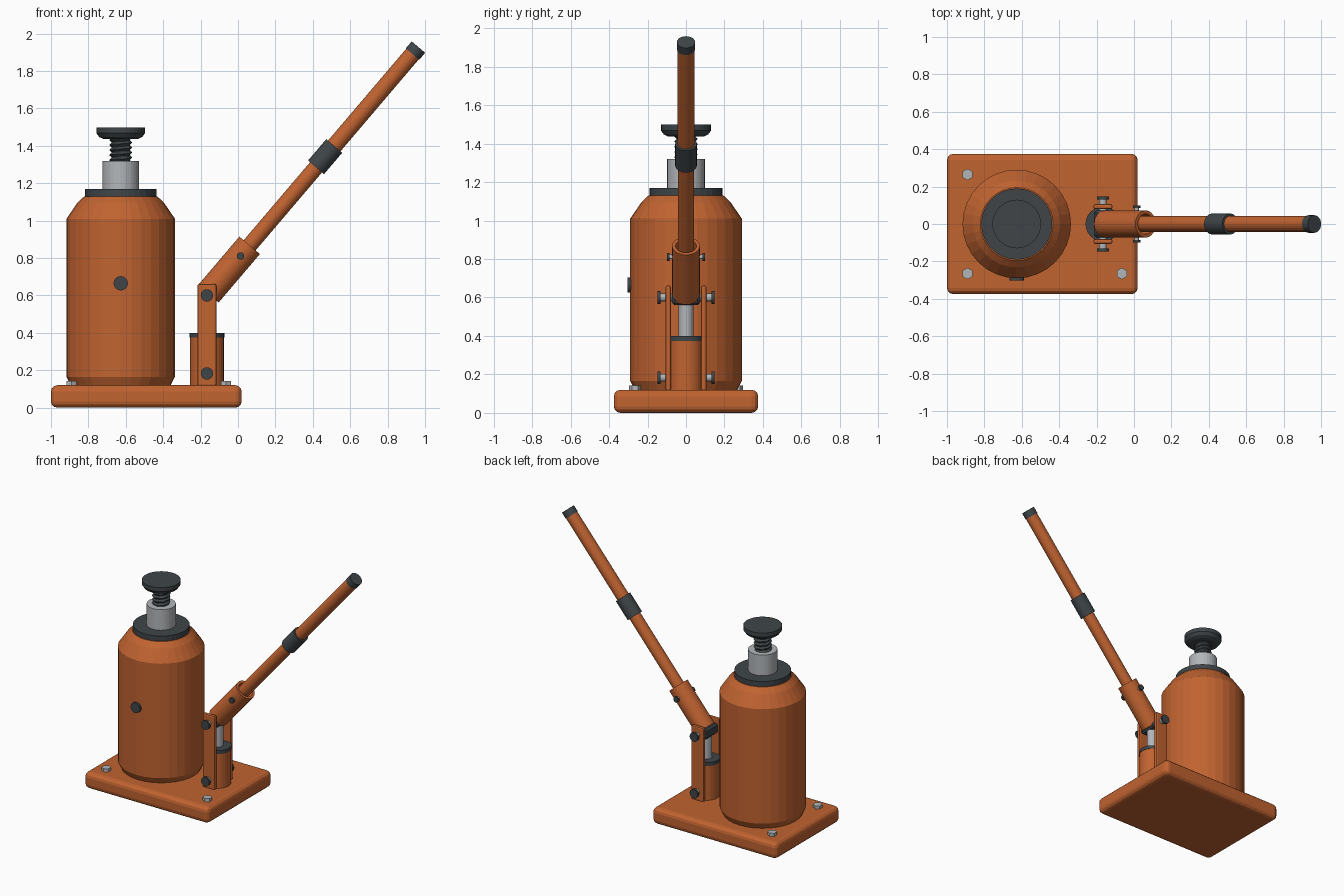
import bpy, bmesh, math
from mathutils import Vector

if "Cube" in bpy.data.objects:
    bpy.data.objects.remove(bpy.data.objects["Cube"])


def material(name, rgb):
    m = bpy.data.materials.new(name)
    m.diffuse_color = (*rgb, 1)
    m.use_nodes = True
    m.node_tree.nodes["Principled BSDF"].inputs["Base Color"].default_value = m.diffuse_color
    return m


ORANGE = material("orange_paint", (0.53, 0.125, 0.03))
DARK = material("dark_steel", (0.05, 0.06, 0.066))
GREY = material("bright_steel", (0.45, 0.47, 0.49))


def finish(name, bm, mat):
    bmesh.ops.recalc_face_normals(bm, faces=bm.faces)
    me = bpy.data.meshes.new(name)
    bm.to_mesh(me)
    bm.free()
    me.materials.append(mat)
    ob = bpy.data.objects.new(name, me)
    bpy.context.collection.objects.link(ob)
    return ob


def lathe(name, mat, origin, profile, axis=(0, 0, 1), sides=32, spin=0.0):
    """Turn a (radius, distance) profile about an axis, capping both ends."""
    bm = bmesh.new()
    rot = Vector((0, 0, 1)).rotation_difference(Vector(axis))
    rings = []
    for r, h in profile:
        ring = []
        for i in range(sides):
            a = 2 * math.pi * i / sides + spin
            p = rot @ Vector((r * math.cos(a), r * math.sin(a), h))
            ring.append(bm.verts.new(p + Vector(origin)))
        rings.append(ring)
    for lo, hi in zip(rings, rings[1:]):
        for i in range(sides):
            j = (i + 1) % sides
            bm.faces.new((lo[i], lo[j], hi[j], hi[i]))
    bm.faces.new(rings[0][::-1])
    bm.faces.new(rings[-1])
    return finish(name, bm, mat)


def rod(name, mat, origin, r, h0, h1, axis=(0, 0, 1), sides=24, spin=0.0):
    return lathe(name, mat, origin, [(r, h0), (r, h1)], axis, sides, spin)


def box(name, mat, lo, hi, bevel, segments):
    bm = bmesh.new()
    bmesh.ops.create_cube(bm, size=1)
    lo, hi = Vector(lo), Vector(hi)
    for v in bm.verts:
        v.co = (lo + hi) / 2 + v.co * (hi - lo)
    bmesh.ops.bevel(bm, geom=bm.edges[:], offset=bevel, segments=segments,
                    profile=0.5, affect='EDGES')
    return finish(name, bm, mat)


# Base plate with three hex bolts
box("base_plate", ORANGE, (-1, -0.375, 0), (0.02, 0.375, 0.12), 0.034, 3)
for i, (x, y) in enumerate([(-0.89, 0.265), (-0.89, -0.265), (-0.065, -0.265)]):
    rod(f"base_bolt_{i}", GREY, (x, y, 0), 0.031, 0.11, 0.143, sides=6, spin=math.pi / 6)

# Main cylinder, collar and ram
C = (-0.627, 0, 0)
lathe("main_cylinder", ORANGE, C,
      [(0.265, 0.115), (0.29, 0.165), (0.29, 1.01), (0.232, 1.095), (0.195, 1.13)])
rod("top_collar", DARK, C, 0.19, 1.125, 1.168, sides=32)
rod("ram", GREY, C, 0.098, 1.16, 1.32, sides=32)
rod("filler_plug", DARK, (C[0], 0, 0.665), 0.038, 0.26, 0.303, (0, -1, 0))

# Extension screw with a helical thread
bm = bmesh.new()
sides, rows, z0, z1, pitch = 24, 40, 1.30, 1.45, 0.027
rings = []
for k in range(rows + 1):
    z = z0 + (z1 - z0) * k / rows
    ring = []
    for i in range(sides):
        t = (z / pitch - i / sides) % 1
        r = 0.048 + 0.014 * (1 - abs(2 * t - 1))
        a = 2 * math.pi * i / sides
        ring.append(bm.verts.new((C[0] + r * math.cos(a), r * math.sin(a), z)))
    rings.append(ring)
for lo, hi in zip(rings, rings[1:]):
    for i in range(sides):
        j = (i + 1) % sides
        bm.faces.new((lo[i], lo[j], hi[j], hi[i]))
finish("extension_screw", bm, DARK)

# Load saddle
lathe("saddle", DARK, C, [(0.09, 1.436), (0.115, 1.447), (0.13, 1.468), (0.13, 1.498)])

# Pump cylinder and plunger
PX = -0.166
rod("pump_cylinder", ORANGE, (PX, 0, 0), 0.09, 0.115, 0.38, sides=32)
rod("pump_seal_ring", DARK, (PX, 0, 0), 0.093, 0.375, 0.4, sides=32)
rod("pump_plunger", GREY, (PX, 0, 0), 0.038, 0.39, 0.58)
box("pivot_block", DARK, (PX - 0.048, -0.072, 0.56), (PX + 0.048, 0.072, 0.635), 0.012, 1)

# Handle direction, starting from the upper pivot
P = Vector((PX, 0, 0.6))
D = Vector((0.648, 0, 0.761)).normalized()

# Side links and pins, both sides
for tag, s in (("front", -1), ("back", 1)):
    y0, y1 = sorted((s * 0.079, s * 0.106))
    box(f"{tag}_link", ORANGE, (PX - 0.05, y0, 0.115), (PX + 0.05, y1, 0.662), 0.009, 2)
    for level, z in (("lower", 0.183), ("upper", 0.6)):
        rod(f"{tag}_{level}_pin", GREY, (PX, 0, z), 0.02, 0.07, 0.135, (0, s, 0))
        rod(f"{tag}_{level}_pin_head", DARK, (PX, 0, z), 0.033, 0.132, 0.147, (0, s, 0))
    q = P + D * 0.277
    rod(f"{tag}_socket_pin", GREY, q, 0.012, 0.05, 0.09, (0, s, 0), 16)
    rod(f"{tag}_socket_pin_head", DARK, q, 0.02, 0.086, 0.1, (0, s, 0), 16)

# Handle socket with an open mouth, two-piece handle, coupling and end cap
lathe("handle_socket", ORANGE, P,
      [(0.072, 0.012), (0.072, 0.352), (0.054, 0.352), (0.054, 0.25)], D)
rod("lower_handle", ORANGE, P, 0.042, 0.24, 0.95, D)
rod("handle_coupling", DARK, P, 0.056, 0.9, 1.05, D)
rod("upper_handle", ORANGE, P, 0.044, 1.0, 1.71, D)
rod("handle_end_cap", DARK, P, 0.047, 1.695, 1.744, D)
